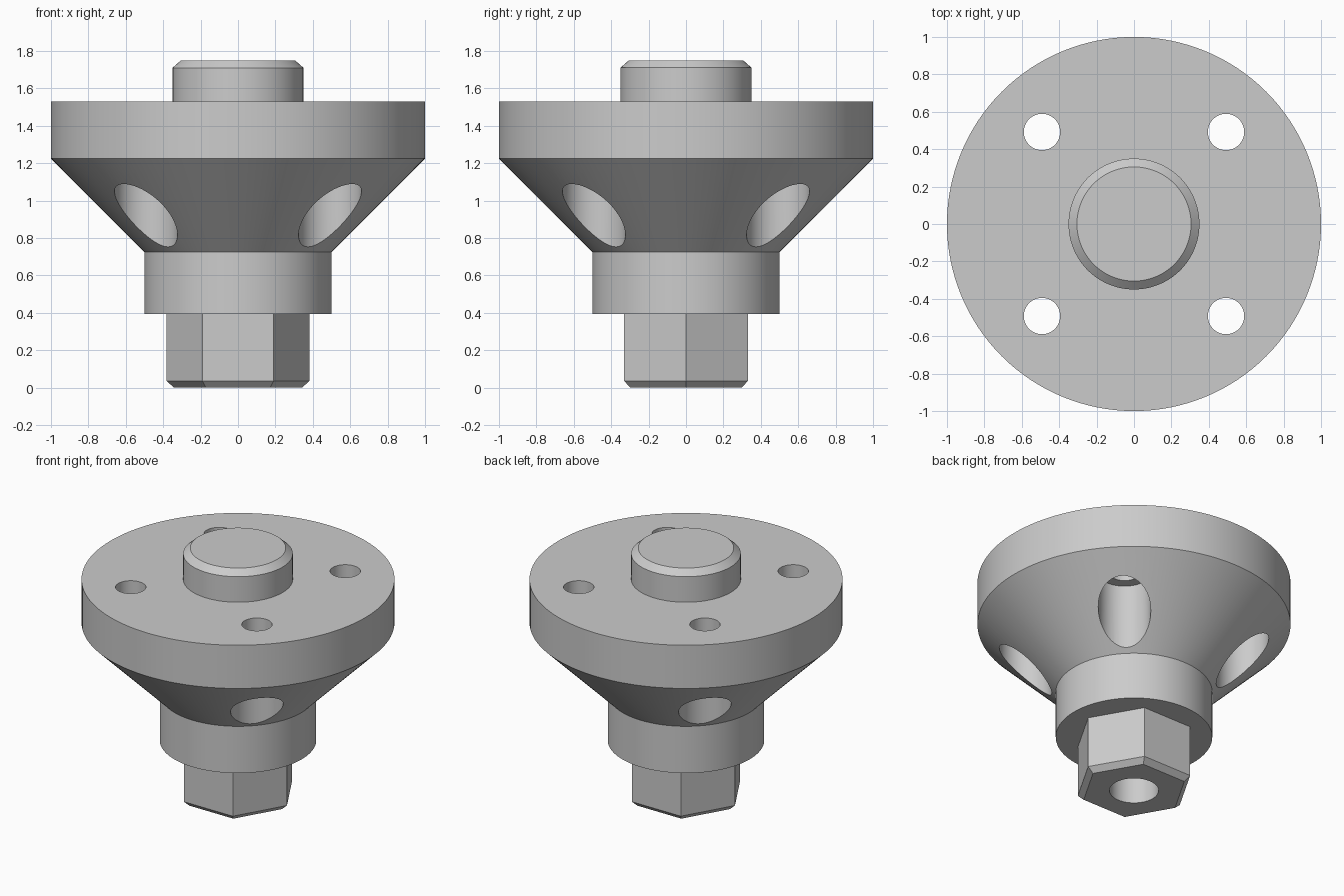
import bpy
import math

SEG = 128

cube = bpy.data.objects.get("Cube")
if cube:
    bpy.data.objects.remove(cube, do_unlink=True)

steel = bpy.data.materials.new("grey steel")
steel.use_nodes = True
colour = (0.6, 0.6, 0.6, 1)
steel.diffuse_color = colour
steel.node_tree.nodes["Principled BSDF"].inputs["Base Color"].default_value = colour


def turned(name, profile, sides=SEG, centre=(0, 0)):
    """Closed solid turned about a vertical axis from (radius, height) pairs."""
    verts, faces = [], []
    for r, z in profile:
        for i in range(sides):
            a = math.tau * i / sides
            verts.append((r * math.cos(a), r * math.sin(a), z))
    for k in range(len(profile) - 1):
        for i in range(sides):
            j = (i + 1) % sides
            lo, hi = k * sides, (k + 1) * sides
            faces.append((lo + i, lo + j, hi + j, hi + i))
    faces.append(tuple(reversed(range(sides))))
    faces.append(tuple(range(len(verts) - sides, len(verts))))
    mesh = bpy.data.meshes.new(name)
    mesh.from_pydata(verts, [], faces)
    mesh.materials.append(steel)
    obj = bpy.data.objects.new(name, mesh)
    obj.location = (*centre, 0)
    bpy.context.collection.objects.link(obj)
    return obj


def combine(target, tool, operation):
    """Apply a boolean and discard the tool."""
    tool.hide_render = True
    bpy.context.view_layer.update()
    mod = target.modifiers.new("boolean", "BOOLEAN")
    mod.operation = operation
    mod.solver = "EXACT"
    mod.object = tool
    bpy.context.view_layer.objects.active = target
    bpy.ops.object.modifier_apply(modifier=mod.name)
    bpy.data.objects.remove(tool, do_unlink=True)


# Collar, flared cone, flange and chamfered spigot
body = turned("flanged_hub", [
    (0.5, 0.395), (0.5, 0.725), (1.0, 1.225), (1.0, 1.53),
    (0.35, 1.53), (0.35, 1.71), (0.305, 1.75)])

# Hexagonal drive end with chamfered tip
hexagon = turned("hex_drive", [(0.342, 0), (0.382, 0.036), (0.382, 0.45)], sides=6)
combine(body, hexagon, "UNION")

# Blind bore in the drive end
combine(body, turned("bore_cutter", [(0.157, -0.1), (0.157, 0.5)], sides=64), "DIFFERENCE")

# Four bolt holes, each with a counterbore breaking through the cone
for sx in (-1, 1):
    for sy in (-1, 1):
        cutter = turned("bolt_hole_cutter", [
            (0.168, 0.6), (0.168, 1.205), (0.097, 1.205), (0.097, 1.65)],
            sides=64, centre=(sx * 0.492, sy * 0.492))
        combine(body, cutter, "DIFFERENCE")

# Smooth round walls, crisp edges
bpy.ops.object.select_all(action="DESELECT")
body.select_set(True)
bpy.context.view_layer.objects.active = body
bpy.ops.object.shade_smooth_by_angle(angle=math.radians(25))
